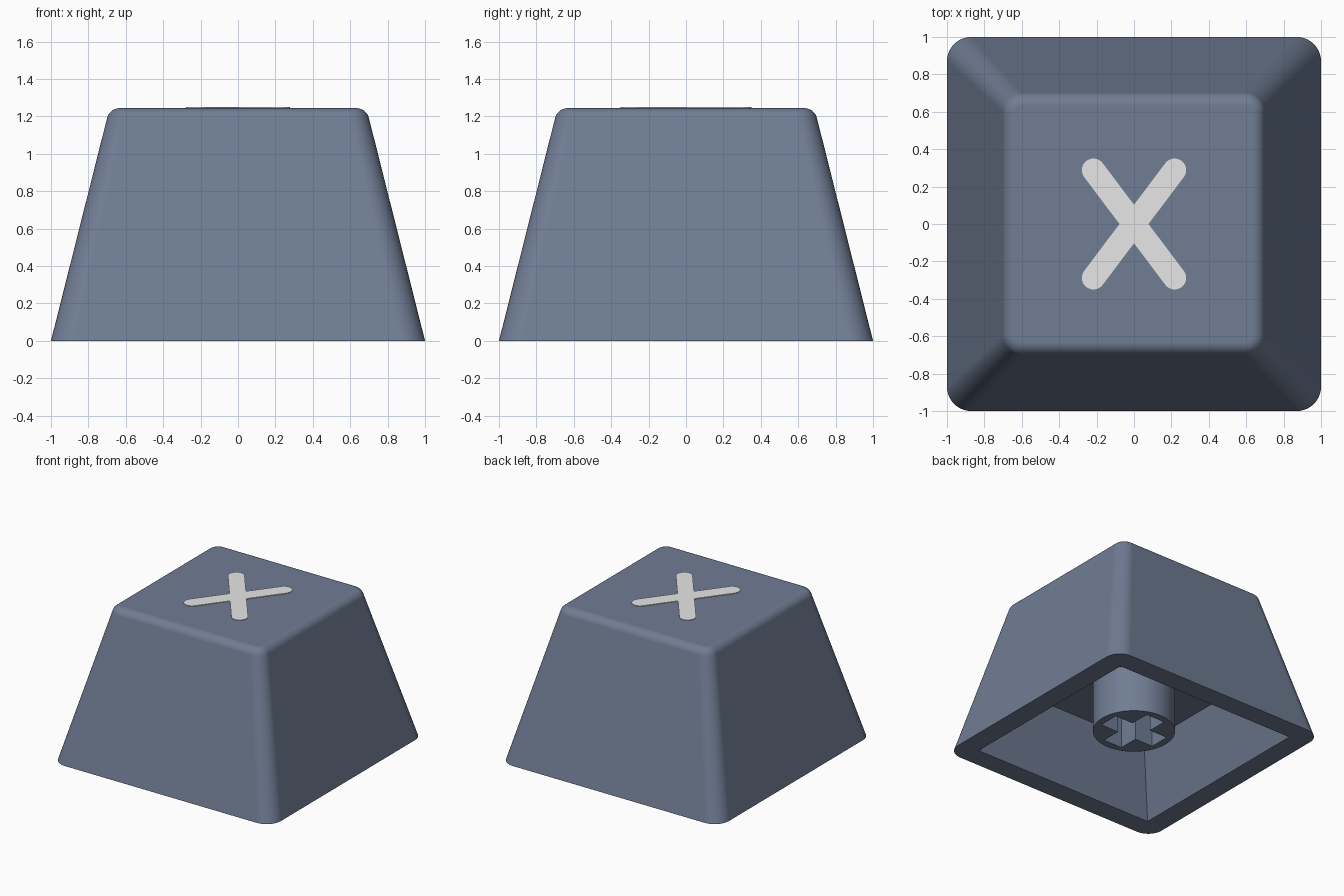
import bpy, bmesh, math
from math import cos, sin, pi, radians

cube = bpy.data.objects.get("Cube")
if cube:
    bpy.data.objects.remove(cube, do_unlink=True)


def material(name, rgb):
    m = bpy.data.materials.new(name)
    m.use_nodes = True
    m.diffuse_color = (*rgb, 1)
    m.node_tree.nodes["Principled BSDF"].inputs["Base Color"].default_value = (*rgb, 1)
    return m


SLATE = material("slate blue plastic", (0.162, 0.205, 0.296))
PALE = material("pale grey print", (0.8, 0.8, 0.8))


def finish(name, bm, mat, angle=30):
    bmesh.ops.recalc_face_normals(bm, faces=bm.faces)
    mesh = bpy.data.meshes.new(name)
    bm.to_mesh(mesh)
    bm.free()
    mesh.materials.append(mat)
    ob = bpy.data.objects.new(name, mesh)
    bpy.context.collection.objects.link(ob)
    bpy.ops.object.select_all(action='DESELECT')
    ob.select_set(True)
    bpy.context.view_layer.objects.active = ob
    bpy.ops.object.shade_smooth_by_angle(angle=radians(angle))
    return ob


def rounded_square(bm, half, radius, z, seg=10):
    """Ring of vertices around a square with rounded corners."""
    ring, c = [], half - radius
    for k in range(4):
        mid = pi / 4 + k * pi / 2
        cx, cy = c * math.copysign(1, cos(mid)), c * math.copysign(1, sin(mid))
        for i in range(seg + 1):
            a = k * pi / 2 + i / seg * pi / 2
            ring.append(bm.verts.new((cx + radius * cos(a), cy + radius * sin(a), z)))
    return ring


def loop_edges(bm, points, z):
    vs = [bm.verts.new((x, y, z)) for x, y in points]
    return [bm.edges.new((v, vs[(i + 1) % len(vs)])) for i, v in enumerate(vs)]


# Key cap shell: hollow underside, flat rim, tapered walls, rounded top edge
TOP, FILLET, FLAT = 1.244, 0.07, 0.632
CEILING = 0.50
sections = [(0.62, 0, CEILING), (0.83, 0, 0), (1.0, 0.13, 0)]
for i in range(9):
    a = radians(14 + 76 * i / 8)
    half = FLAT + FILLET * cos(a)
    sections.append((half, half - 0.60, TOP - FILLET + FILLET * sin(a)))
bm = bmesh.new()
rings = [rounded_square(bm, *s) for s in sections]
for a, b in zip(rings, rings[1:]):
    for i in range(len(a)):
        j = (i + 1) % len(a)
        bm.faces.new((a[i], a[j], b[j], b[i]))
bm.faces.new(rings[0])
bm.faces.new(rings[-1])
bmesh.ops.remove_doubles(bm, verts=bm.verts, dist=1e-5)
cap = finish("key_cap", bm, SLATE)
wn = cap.modifiers.new("even_shading", 'WEIGHTED_NORMAL')
wn.keep_sharp = True

# Mounting stem under the cap, with a cross-shaped socket
L, W = 0.25, 0.085
socket = []
for k in range(4):
    c, s = round(cos(k * pi / 2)), round(sin(k * pi / 2))
    socket += [(x * c - y * s, x * s + y * c) for x, y in ((L, -W), (L, W), (W, W))]
circle = [(0.31 * cos(i * pi / 32), 0.31 * sin(i * pi / 32)) for i in range(64)]
bm = bmesh.new()
edges = loop_edges(bm, circle, 0.11) + loop_edges(bm, socket, 0.11)
bmesh.ops.triangle_fill(bm, edges=edges, use_beauty=True)
ext = bmesh.ops.extrude_edge_only(bm, edges=edges)["geom"]
for v in ext:
    if isinstance(v, bmesh.types.BMVert):
        v.co.z = CEILING + 0.01
finish("mounting_stem", bm, SLATE)

# Raised diagonal cross on top: four round-ended arms joined in one outline
R, EX, EY = 0.062, 0.217, 0.288
reach = math.hypot(EX, EY)
notch_y, notch_x = R * reach / EX, R * reach / EY
notches = [(0, notch_y), (-notch_x, 0), (0, -notch_y), (notch_x, 0)]
outline = []
for (sx, sy), notch in zip(((1, 1), (-1, 1), (-1, -1), (1, -1)), notches):
    mid = math.atan2(sy * EY, sx * EX)
    for i in range(17):
        a = mid - pi / 2 + i / 16 * pi
        outline.append((sx * EX + R * cos(a), sy * EY + R * sin(a)))
    outline.append(notch)
bm = bmesh.new()
low = [bm.verts.new((x, y, TOP - 0.003)) for x, y in outline]
high = [bm.verts.new((x, y, TOP + 0.005)) for x, y in outline]
for i in range(len(low)):
    j = (i + 1) % len(low)
    bm.faces.new((low[i], low[j], high[j], high[i]))
bm.faces.new(high)
bm.faces.new(low[::-1])
finish("cross_mark", bm, PALE)
